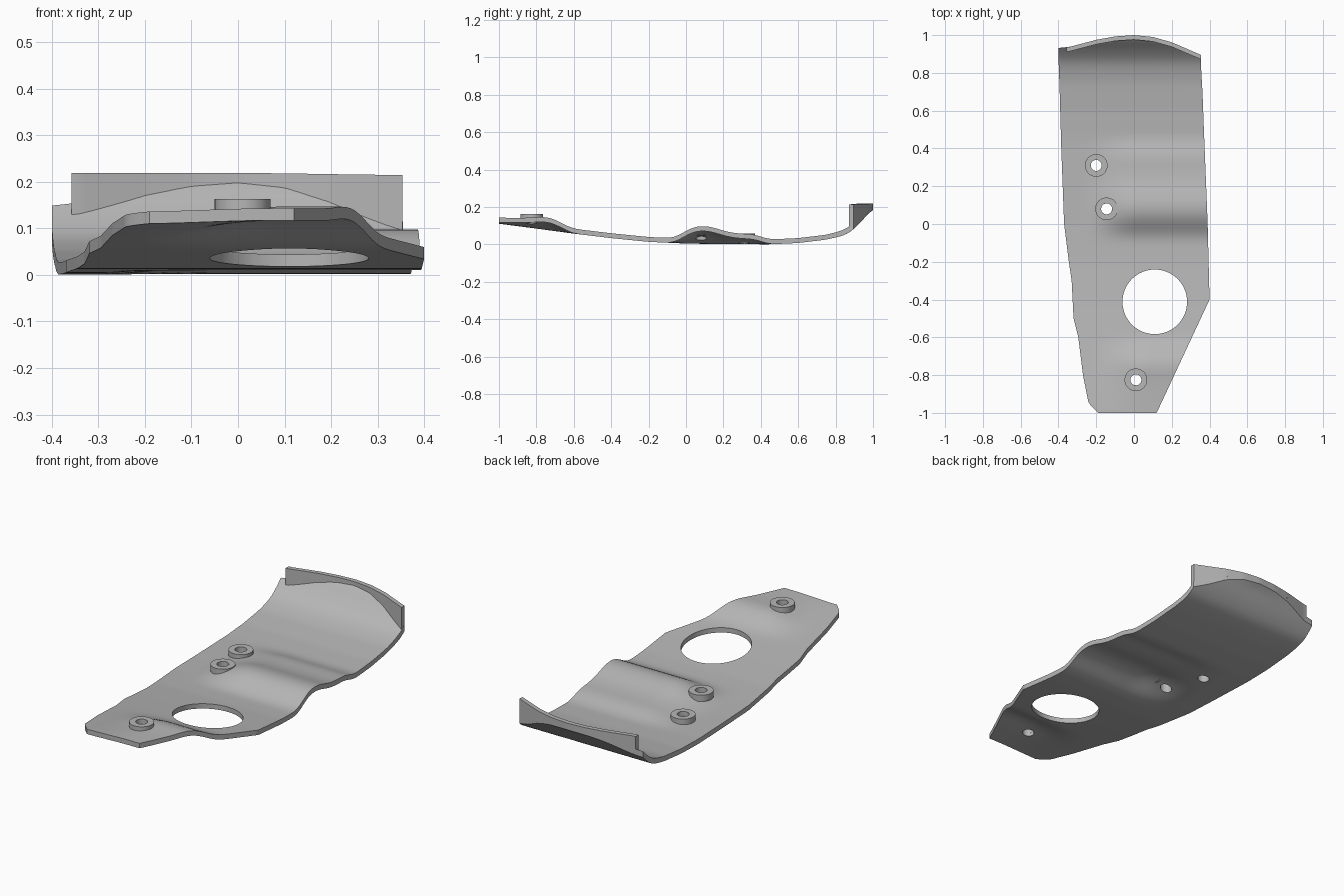
import bpy, bmesh, math

if "Cube" in bpy.data.objects:
    bpy.data.objects.remove(bpy.data.objects["Cube"], do_unlink=True)

grey = bpy.data.materials.new("plain_grey")
grey.use_nodes = True
grey.diffuse_color = (0.47, 0.47, 0.47, 1)
grey.node_tree.nodes["Principled BSDF"].inputs["Base Color"].default_value = grey.diffuse_color


def linear(points, t):
    """Straight interpolation through (t, value) points."""
    if t <= points[0][0]:
        return points[0][1]
    for (a, va), (b, vb) in zip(points, points[1:]):
        if t <= b:
            return va + (vb - va) * (t - a) / (b - a)
    return points[-1][1]


def curve(points, t, h=0.03):
    """Interpolation with softened corners."""
    return sum(linear(points, t + h * k) for k in (-1, -0.5, 0, 0.5, 1)) / 5


def smooth(a, b, t):
    t = max(0, min(1, (t - a) / (b - a)))
    return t * t * (3 - 2 * t)


# Outline of the plate, side edges by y and back edge by x
LEFT_EDGE = [(-1, -.19), (-.95, -.24), (-.8, -.27), (-.6, -.295), (-.5, -.32),
             (-.3, -.33), (-.2, -.345), (0, -.37), (.4, -.385), (.94, -.4)]
RIGHT_EDGE = [(-1, .12), (-.4, .4), (0, .39), (.5, .37), (.9, .355)]
BACK_EDGE = [(-.4, .932), (-.34, .938), (-.2, .975), (-.1, .993), (0, 1),
             (.1, .99), (.2, .962), (.36, .893)]

# Long profile of the upper face, and the two pressed swellings
BASE = [(-1, .137), (-.8, .111), (-.6, .084), (-.4, .06), (-.2, .04), (0, .031),
        (.2, .028), (.45, .027), (.6, .034), (.75, .052), (.82, .07), (.87, .092),
        (.93, .145), (.98, .205), (1.0, .22)]
RIDGE = [(-.08, 0), (-.04, .015), (.02, .055), (.08, .071), (.14, .064),
         (.22, .04), (.28, .031), (.36, .027), (.45, 0)]
NOSE = [(-1, .006), (-.85, .025), (-.75, .044), (-.7, .036), (-.62, .004), (-.58, 0)]


def top_z(x, y):
    return (curve(BASE, y, 0.02) + curve(RIDGE, y) * smooth(-.28, .02, x)
            + curve(NOSE, y) * smooth(-.22, .08, x))


def sheet_thickness(y):
    return .026 + .006 * smooth(.75, .9, y)


def make_object(name, bm):
    bmesh.ops.recalc_face_normals(bm, faces=bm.faces)
    mesh = bpy.data.meshes.new(name)
    bm.to_mesh(mesh)
    bm.free()
    mesh.materials.append(grey)
    obj = bpy.data.objects.new(name, mesh)
    bpy.context.collection.objects.link(obj)
    return obj


def activate(obj):
    bpy.ops.object.select_all(action='DESELECT')
    obj.select_set(True)
    bpy.context.view_layer.objects.active = obj


def finish(obj):
    activate(obj)
    bpy.ops.object.shade_smooth_by_angle(angle=math.radians(32))


def loft(name, sections, closed):
    """Skin equal rows of points; closed rows become capped tubes."""
    bm = bmesh.new()
    rows = [[bm.verts.new(p) for p in s] for s in sections]
    n = len(rows[0])
    for a, b in zip(rows, rows[1:]):
        for i in range(n if closed else n - 1):
            j = (i + 1) % n
            bm.faces.new((a[i], a[j], b[j], b[i]))
    if closed:
        bm.faces.new(rows[0])
        bm.faces.new(rows[-1])
    return make_object(name, bm)


# Plate: each row runs across the upper face and returns along the lower one
ROWS, COLS = 100, 36
sections = []
for r in range(ROWS + 1):
    y0 = -1 + 2 * r / ROWS
    x0, x1 = linear(LEFT_EDGE, y0), linear(RIGHT_EDGE, y0)
    upper, lower = [], []
    for c in range(COLS + 1):
        x = x0 + (x1 - x0) * c / COLS
        y = y0 if y0 < .7 else .7 + (y0 - .7) / .3 * (linear(BACK_EDGE, x) - .7)
        z = top_z(x, y)
        upper.append((x, y, z))
        lower.append((x, y, max(0, z - sheet_thickness(y))))
    sections.append(upper + lower[::-1])
plate = loft("curved_plate", sections, True)

# Split the end caps into quads so the curved ends stay clean
bm = bmesh.new()
bm.from_mesh(plate.data)
bm.verts.ensure_lookup_table()
for face in [f for f in bm.faces if len(f.verts) > 4]:
    bm.faces.remove(face)
width = 2 * (COLS + 1)
for start in (0, ROWS * width):
    for c in range(COLS):
        ids = (c, c + 1, width - 2 - c, width - 1 - c)
        bm.faces.new([bm.verts[start + i] for i in ids])
bmesh.ops.recalc_face_normals(bm, faces=bm.faces)
bm.to_mesh(plate.data)
bm.free()


# Openings through the plate
def cut_hole(x, y, radius, sides):
    bpy.ops.mesh.primitive_cylinder_add(vertices=sides, radius=radius, depth=1, location=(x, y, 0))
    cutter = bpy.context.object
    cutter.hide_render = True
    activate(plate)
    mod = plate.modifiers.new("hole", 'BOOLEAN')
    mod.operation, mod.solver, mod.object = 'DIFFERENCE', 'EXACT', cutter
    bpy.ops.object.modifier_apply(modifier=mod.name)
    bpy.data.objects.remove(cutter, do_unlink=True)


BOSSES = {"rear_boss": (-.2, .31, .058), "middle_boss": (-.145, .08, .083),
          "front_boss": (.01, -.825, .163)}
cut_hole(.11, -.412, .171, 64)
for x, y, z in BOSSES.values():
    cut_hole(x, y, .029, 32)
finish(plate)

# Raised ring around each small hole
for name, (x, y, z) in BOSSES.items():
    low = z - .034
    ring = []
    for i in range(41):
        a = math.tau * i / 40
        ring.append([(x + r * math.cos(a), y + r * math.sin(a), h)
                     for r, h in ((.029, low), (.06, low), (.06, z), (.029, z), (.029, low))])
    boss = loft(name, ring, False)
    bm = bmesh.new()
    bm.from_mesh(boss.data)
    bmesh.ops.remove_doubles(bm, verts=bm.verts, dist=1e-5)
    bmesh.ops.recalc_face_normals(bm, faces=bm.faces)
    bm.to_mesh(boss.data)
    bm.free()
    finish(boss)

# Upright lip that follows the curved back edge
lip = []
for i in range(41):
    x = -.358 + .712 * i / 40
    outer = linear(BACK_EDGE, x)
    inner = outer - .024
    rim = .219 - .004 * smooth(0, .36, x)
    lip.append([(x, inner, min(rim - .003, top_z(x, inner) - .006)),
                (x, outer, min(rim - .003, top_z(x, outer) - .012)),
                (x, outer, rim), (x, inner, rim)])
finish(loft("back_lip", lip, True))
